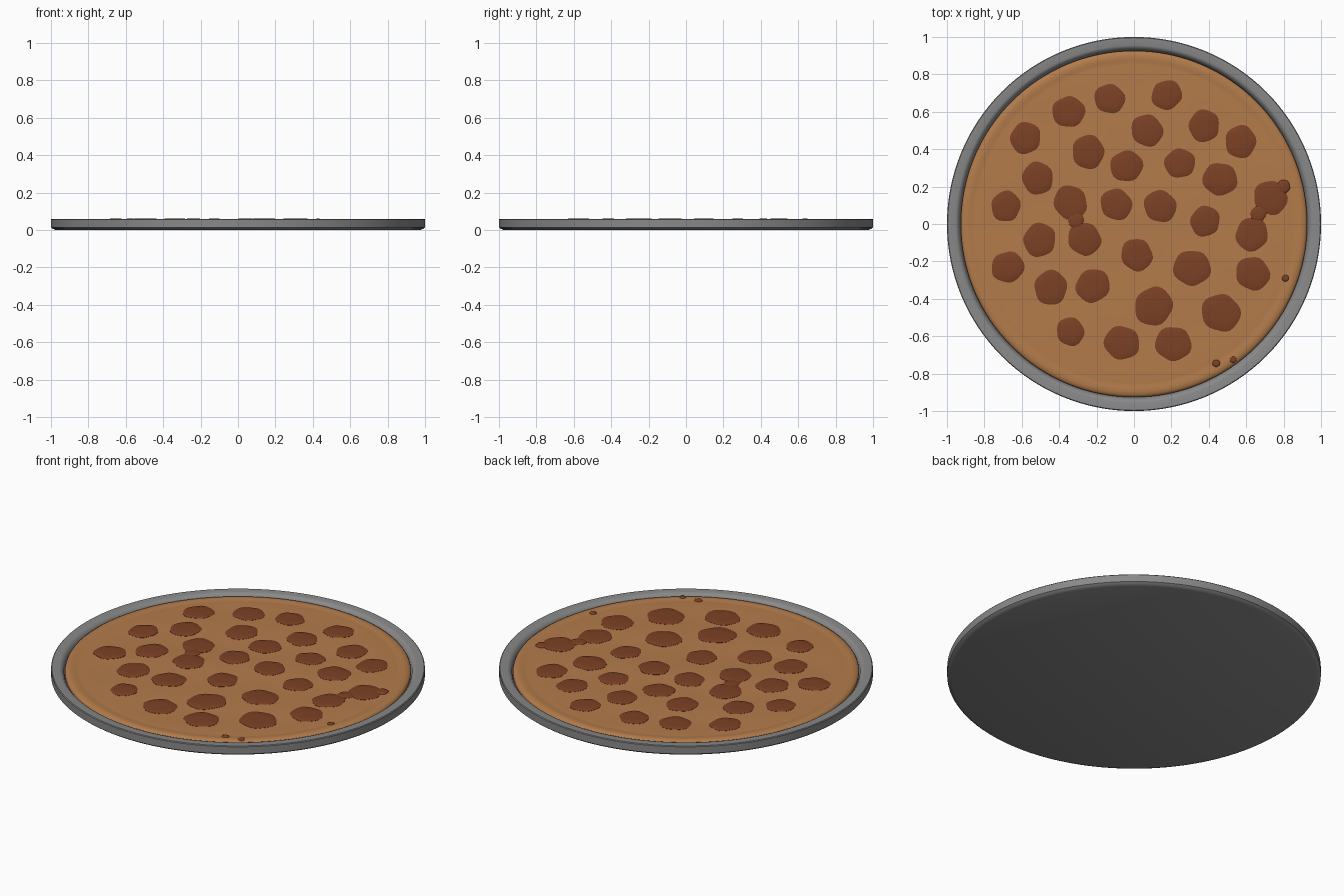
import bpy, bmesh, math, random
from math import sin, cos, pi

if "Cube" in bpy.data.objects:
    bpy.data.objects.remove(bpy.data.objects["Cube"])

random.seed(4)


def material(name, rgb):
    m = bpy.data.materials.new(name)
    m.diffuse_color = (*rgb, 1)
    m.use_nodes = True
    m.node_tree.nodes["Principled BSDF"].inputs["Base Color"].default_value = m.diffuse_color
    return m


GREY = material("pan grey", (0.25, 0.25, 0.25))
CHEESE = material("baked cheese", (0.45, 0.20, 0.07))
SALAMI = material("sausage red brown", (0.20, 0.053, 0.018))


def finish(bm, name, mat, angle=35):
    bmesh.ops.recalc_face_normals(bm, faces=bm.faces)
    me = bpy.data.meshes.new(name)
    bm.to_mesh(me)
    bm.free()
    ob = bpy.data.objects.new(name, me)
    bpy.context.collection.objects.link(ob)
    me.materials.append(mat)
    bpy.ops.object.select_all(action='DESELECT')
    ob.select_set(True)
    bpy.context.view_layer.objects.active = ob
    bpy.ops.object.shade_smooth_by_angle(angle=math.radians(angle))
    return ob


def lathe(bm, profile, n, height=None):
    """Spin (r, z) points; the first and last may lie on the axis."""
    rings = []
    for r, z in profile:
        if r == 0:
            zz = z + (height(0, 0) if height else 0)
            rings.append([bm.verts.new((0, 0, zz))])
            continue
        ring = []
        for i in range(n):
            x, y = r * cos(2 * pi * i / n), r * sin(2 * pi * i / n)
            ring.append(bm.verts.new((x, y, z + (height(x, y) if height else 0))))
        rings.append(ring)
    for a, b in zip(rings, rings[1:]):
        for i in range(n):
            j = (i + 1) % n
            if len(a) == 1:
                bm.faces.new((a[0], b[i], b[j]))
            elif len(b) == 1:
                bm.faces.new((a[i], a[j], b[0]))
            else:
                bm.faces.new((a[i], a[j], b[j], b[i]))


def bumps(x, y):
    """Gentle waves of the melted cheese, fading out at the crust."""
    fade = max(0, min(1, (0.86 - math.hypot(x, y)) / 0.15))
    return fade * 0.0012 * (sin(9 * x + 4 * y) + sin(13 * y - 5 * x + 1) + 0.6 * sin(21 * x + 17 * y))


# Pan: dish with a flat rim and sloped inner wall
bm = bmesh.new()
lathe(bm, [(0, 0), (0.975, 0), (0.99, 0.006), (1, 0.014), (1, 0.056), (0.996, 0.06),
           (0.955, 0.06), (0.945, 0.057), (0.932, 0.042), (0.925, 0.012), (0, 0.012)], 128)
finish(bm, "pan", GREY)

# Pizza base with cheese and a slightly raised crust
bm = bmesh.new()
top = [(0, 0.053)] + [(0.0425 * i, 0.053) for i in range(1, 20)]
crust = [(0.85, 0.0525), (0.862, 0.052), (0.875, 0.0545), (0.895, 0.056),
         (0.912, 0.053), (0.922, 0.047), (0.926, 0.04), (0.924, 0.013), (0, 0.013)]
lathe(bm, top + crust, 128, bumps)
finish(bm, "pizza_base", CHEESE)

# Sausage slices: x, y, radius
slices = [
    (-.35, .60, .085), (-.13, .67, .08), (.175, .69, .08), (-.58, .46, .083), (-.245, .385, .088),
    (.07, .50, .085), (-.04, .31, .085), (.245, .325, .08), (.375, .525, .084), (.57, .44, .085),
    (.46, .24, .09), (-.515, .245, .085), (-.685, .095, .08), (-.34, .115, .09), (-.095, .105, .084),
    (.14, .095, .086), (.38, .015, .08), (.73, .14, .09), (.63, -.055, .088), (-.505, -.085, .088),
    (-.265, -.08, .088), (.015, -.165, .085), (-.675, -.23, .085), (-.445, -.34, .09),
    (-.22, -.33, .09), (.31, -.235, .097), (.635, -.265, .09), (.105, -.44, .102),
    (.465, -.475, .102), (-.34, -.575, .075), (-.065, -.635, .092), (.21, -.64, .094)]
# Bridges where neighbouring slices melt together
bridges = [(-.31, .02, .042), (.665, .055, .042), (.80, .20, .035)]
# Scorched spots on the crust
spots = [(.53, -.725, .018), (.44, -.745, .02), (.81, -.29, .018)]


def slice_patch(bm, cx, cy, r, n=28):
    p1, p2 = random.uniform(0, 6), random.uniform(0, 6)
    rings = []
    for k, lift in ((1.0, -0.008), (1.0, 0.001), (0.9, 0.004), (0.5, 0.006)):
        ring = []
        for i in range(n):
            a = 2 * pi * i / n
            rr = k * r * (1 + 0.04 * sin(2 * a + p1) + 0.035 * sin(5 * a + p2))
            x, y = cx + rr * cos(a), cy + rr * sin(a)
            ring.append(bm.verts.new((x, y, 0.053 + bumps(x, y) + lift)))
        rings.append(ring)
    for a, b in zip(rings, rings[1:]):
        for i in range(n):
            j = (i + 1) % n
            bm.faces.new((a[i], a[j], b[j], b[i]))
    mid = bm.verts.new((cx, cy, 0.059 + bumps(cx, cy)))
    for i in range(n):
        bm.faces.new((rings[-1][i], rings[-1][(i + 1) % n], mid))
    bm.faces.new(rings[0][::-1])


for name, group in (("sausage_slices", slices), ("slice_bridges", bridges), ("scorched_spots", spots)):
    bm = bmesh.new()
    for s in group:
        slice_patch(bm, *s)
    finish(bm, name, SALAMI, 50)
